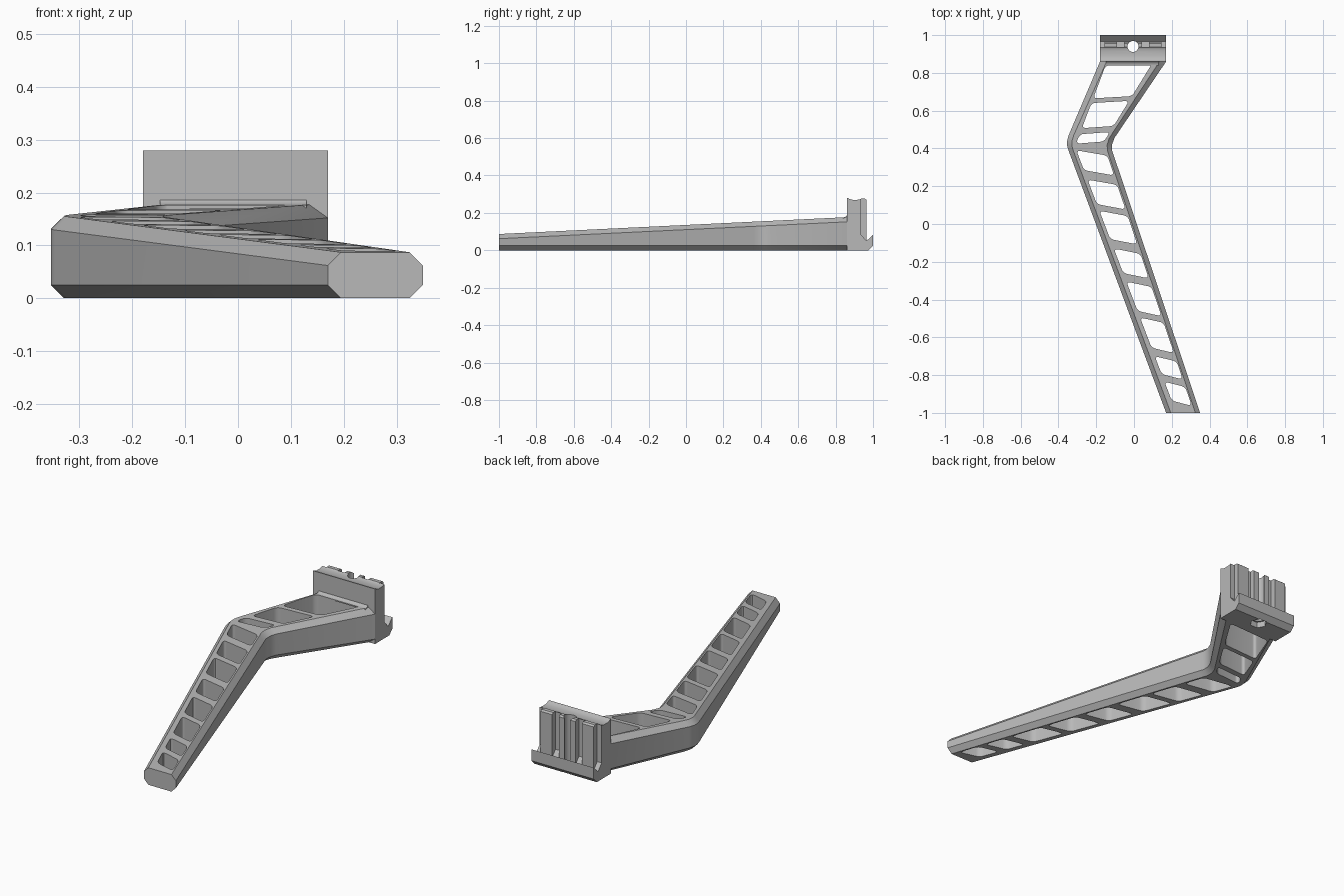
import bpy, bmesh, math
from mathutils import Vector

cube = bpy.data.objects.get("Cube")
if cube:
    bpy.data.objects.remove(cube, do_unlink=True)

grey = bpy.data.materials.new("plain grey")
grey.use_nodes = True
grey.diffuse_color = (0.48, 0.48, 0.48, 1)
grey.node_tree.nodes["Principled BSDF"].inputs["Base Color"].default_value = grey.diffuse_color


def finish(bm, name):
    bmesh.ops.recalc_face_normals(bm, faces=bm.faces)
    mesh = bpy.data.meshes.new(name)
    bm.to_mesh(mesh)
    bm.free()
    mesh.materials.append(grey)
    ob = bpy.data.objects.new(name, mesh)
    bpy.context.collection.objects.link(ob)
    return ob


def prism(bm, points, offset):
    """Extrude a closed outline along offset."""
    face = bm.faces.new([bm.verts.new(p) for p in points])
    out = bmesh.ops.extrude_face_region(bm, geom=[face])["geom"]
    moved = [g for g in out if isinstance(g, bmesh.types.BMVert)]
    bmesh.ops.translate(bm, vec=offset, verts=moved)


def side_prism(name, profile, x0, x1):
    bm = bmesh.new()
    prism(bm, [(x0, y, z) for y, z in profile], Vector((x1 - x0, 0, 0)))
    return finish(bm, name)


def apply_boolean(ob, other, operation):
    mod = ob.modifiers.new("join", "BOOLEAN")
    mod.operation = operation
    mod.solver = "EXACT"
    mod.object = other
    bpy.context.view_layer.objects.active = ob
    bpy.ops.object.modifier_apply(modifier=mod.name)
    bpy.data.objects.remove(other, do_unlink=True)


def top_z(y):
    return 0.087 + (y + 1) * 0.0484


# Arm: chamfered section swept past the rounded bend
stations = [  # left x, left y, right x, right y, chamfer
    (0.17, -1, 0.35, -1, 0.025),
    (-0.347, 0.39, -0.106, 0.36, 0.025),
    (-0.354, 0.415, -0.116, 0.39, 0.025),
    (-0.354, 0.44, -0.116, 0.42, 0.026),
    (-0.346, 0.47, -0.104, 0.455, 0.027),
    (-0.18, 0.86, 0.17, 0.86, 0.035),
    (-0.18, 0.88, 0.17, 0.88, 0.035),
]
bm = bmesh.new()
rings = []
for xl, yl, xr, yr, c in stations:
    tl, tr = top_z(yl), top_z(yr)
    ring = [(xl + c, yl, 0), (xr - c, yr, 0), (xr, yr, 0.025), (xr, yr, tr - 0.025),
            (xr - c, yr, tr), (xl + c, yl, tl), (xl, yl, tl - 0.025), (xl, yl, 0.025)]
    rings.append([bm.verts.new(p) for p in ring])
for a, b in zip(rings, rings[1:]):
    for i in range(8):
        j = (i + 1) % 8
        bm.faces.new((a[i], a[j], b[j], b[i]))
bm.faces.new(rings[0])
bm.faces.new(rings[-1])
arm = finish(bm, "bent_arm")


# Lightening holes: rounded four-sided openings through the arm
def line(y, xa, ya, xb, yb):
    return xa + (xb - xa) * (y - ya) / (yb - ya)


lower = [(0.39, 0.285), (0.235, 0.105), (0.07, -0.08), (-0.13, -0.26), (-0.305, -0.46),
         (-0.495, -0.655), (-0.7, -0.795), (-0.835, -0.935)]
upper = [(0.84, 0.665), (0.64, 0.507), (0.475, 0.425)]
bm = bmesh.new()


def opening(left, right, spans, drop):
    for y0, y1 in spans:
        prism(bm, [(line(y0, *left), y0, -0.1), (line(y1, *left), y1, -0.1),
                   (line(y1 - drop, *right), y1 - drop, -0.1),
                   (line(y0 - drop, *right), y0 - drop, -0.1)], Vector((0, 0, 0.5)))


opening((-0.305, 0.39, 0.2, -0.936), (-0.147, 0.38, 0.3, -0.947), lower, 0.028)
opening((-0.305, 0.43, -0.15, 0.84), (-0.15, 0.45, 0.09, 0.84), upper, -0.012)
uprights = [e for e in bm.edges if abs(e.verts[0].co.z - e.verts[1].co.z) > 0.3]
bmesh.ops.bevel(bm, geom=uprights, offset=0.02, segments=5, profile=0.5, affect="EDGES")
apply_boolean(arm, finish(bm, "opening_cutter"), "DIFFERENCE")

# Mounting plate with hooked lower lip and dished top edge
plate = side_prism("mounting_plate", [
    (0.86, 0), (0.975, 0), (1, 0.025), (1, 0.083), (0.965, 0.05), (0.936, 0.083),
    (0.936, 0.275), (0.928, 0.272), (0.915, 0.27), (0.89, 0.27), (0.875, 0.274),
    (0.865, 0.28), (0.86, 0.28)], -0.18, 0.17)

# Raised ribs on the back of the plate
rib_profile = [(0.92, 0.04), (0.964, 0.04), (0.964, 0.27), (0.955, 0.277),
               (0.936, 0.277), (0.92, 0.26)]
for x0, x1 in ((-0.155, -0.09), (-0.052, 0.042), (0.08, 0.145)):
    apply_boolean(plate, side_prism("rib", rib_profile, x0, x1), "UNION")

# Upright bolt hole with a six-sided nut pocket underneath
for sides, radius, z0, z1 in ((24, 0.029, -0.1, 0.4), (6, 0.042, -0.1, 0.03)):
    bm = bmesh.new()
    prism(bm, [(-0.005 + radius * math.cos(i * math.tau / sides),
                0.94 + radius * math.sin(i * math.tau / sides), z0)
               for i in range(sides)], Vector((0, 0, z1 - z0)))
    apply_boolean(plate, finish(bm, "bolt_cutter"), "DIFFERENCE")

# Curved fillet where the arm meets the plate
curve = [(0.84 + 0.025 * math.sin(a), 0.201 - 0.025 * math.cos(a))
         for a in (i * math.pi / 12 for i in range(7))]
fillet = side_prism("root_fillet", curve + [(0.865, 0.17), (0.84, 0.17)], -0.148, 0.13)

for ob in (arm, plate, fillet):
    bpy.ops.object.select_all(action="DESELECT")
    ob.select_set(True)
    bpy.context.view_layer.objects.active = ob
    bpy.ops.object.shade_smooth_by_angle(angle=math.radians(30))
